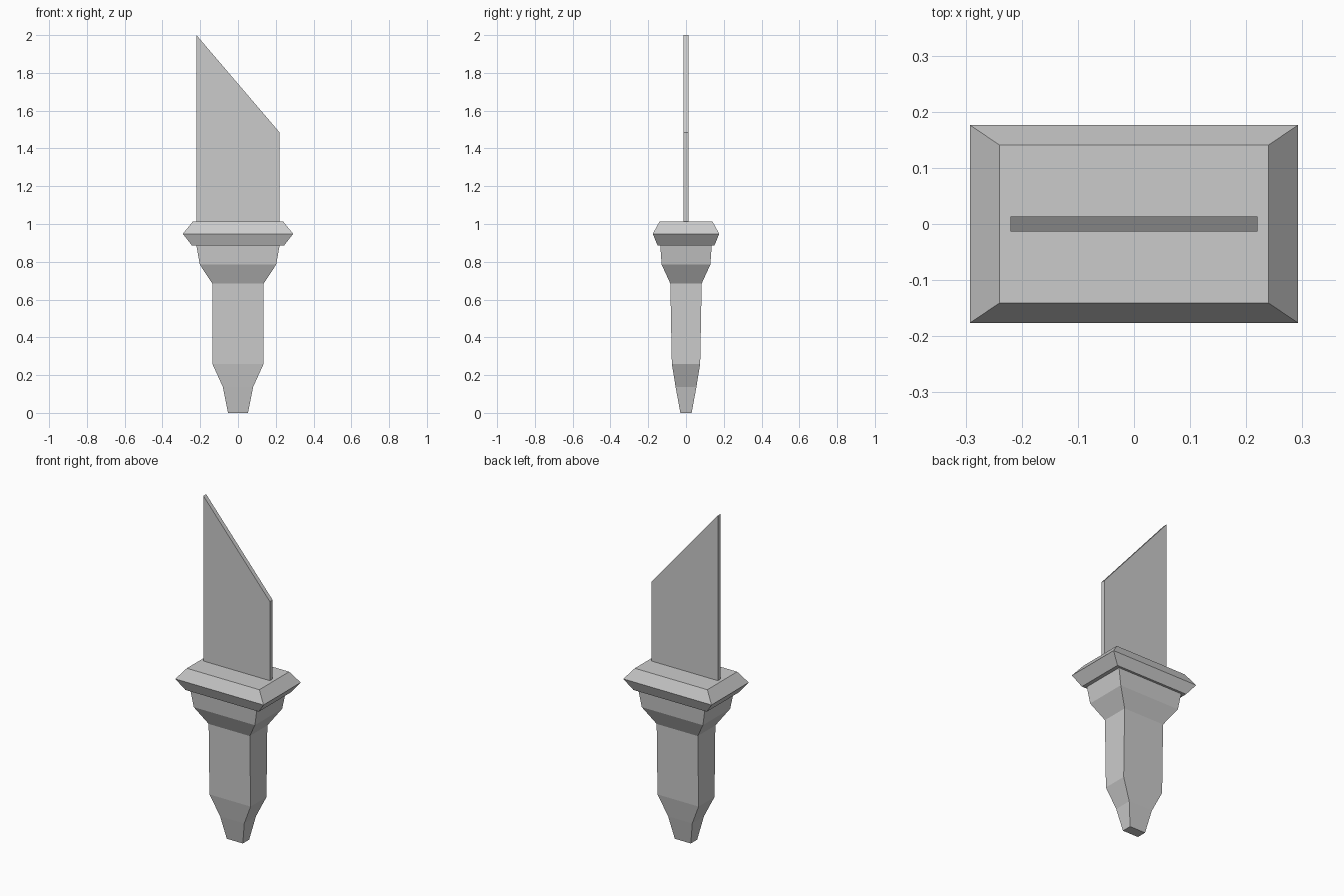
import bpy, bmesh

if "Cube" in bpy.data.objects:
    bpy.data.objects.remove(bpy.data.objects["Cube"])


def make_object(name, bm):
    bmesh.ops.recalc_face_normals(bm, faces=bm.faces[:])
    mesh = bpy.data.meshes.new(name)
    bm.to_mesh(mesh)
    bm.free()
    obj = bpy.data.objects.new(name, mesh)
    bpy.context.collection.objects.link(obj)
    return obj


def loft(name, sections):
    """Stack of rectangles (z, half width, half depth) joined by flat sides."""
    bm = bmesh.new()
    rings = [[bm.verts.new((sx * hx, sy * hy, z))
              for sx, sy in ((-1, -1), (1, -1), (1, 1), (-1, 1))]
             for z, hx, hy in sections]
    for a, b in zip(rings, rings[1:]):
        for i in range(4):
            j = (i + 1) % 4
            bm.faces.new((a[i], a[j], b[j], b[i]))
    bm.faces.new(rings[0])
    bm.faces.new(rings[-1])
    return make_object(name, bm)


def slab(name, outline, thickness):
    """Flat outline in x and z, extruded evenly about y = 0."""
    bm = bmesh.new()
    face = bm.faces.new([bm.verts.new((x, -thickness / 2, z)) for x, z in outline])
    out = bmesh.ops.extrude_face_region(bm, geom=[face], use_keep_orig=True)
    moved = [v for v in out["geom"] if isinstance(v, bmesh.types.BMVert)]
    bmesh.ops.translate(bm, verts=moved, vec=(0, thickness, 0))
    return make_object(name, bm)


# Tapered pommel and grip
loft("grip", [(0, 0.053, 0.03), (0.137, 0.08, 0.055), (0.26, 0.136, 0.075),
              (0.685, 0.136, 0.083)])

# Flared collar under the guard
loft("collar", [(0.685, 0.136, 0.083), (0.785, 0.202, 0.129), (0.885, 0.22, 0.136)])

# Guard with a ridge around its middle
loft("guard", [(0.885, 0.243, 0.15), (0.948, 0.292, 0.176), (1.012, 0.24, 0.141)])

# Blade with a slanted tip
slab("blade", [(-0.22, 1.0), (0.22, 1.0), (0.22, 1.485), (-0.22, 2.0)], 0.026)
